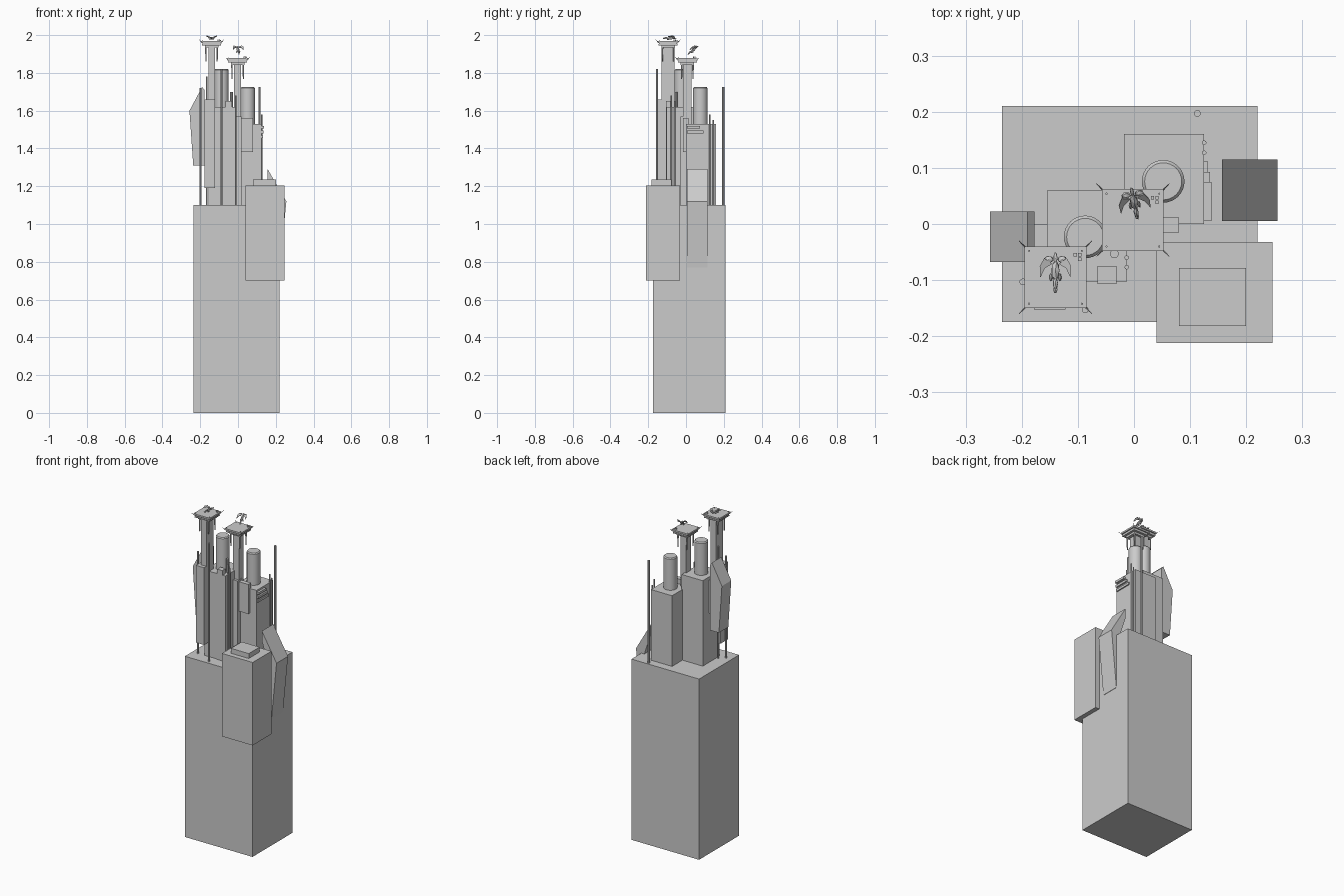
import bpy, bmesh, math
from mathutils import Matrix, Vector

cube = bpy.data.objects.get("Cube")
if cube:
    bpy.data.objects.remove(cube, do_unlink=True)

stone = bpy.data.materials.new("plain_grey")
stone.use_nodes = True
GREY = (0.6, 0.6, 0.6, 1)
stone.diffuse_color = GREY
stone.node_tree.nodes["Principled BSDF"].inputs["Base Color"].default_value = GREY


def finish(name, bm, smooth=False):
    bmesh.ops.recalc_face_normals(bm, faces=bm.faces)
    mesh = bpy.data.meshes.new(name)
    bm.to_mesh(mesh)
    bm.free()
    mesh.materials.append(stone)
    ob = bpy.data.objects.new(name, mesh)
    bpy.context.collection.objects.link(ob)
    if smooth:
        bpy.ops.object.select_all(action='DESELECT')
        ob.select_set(True)
        bpy.context.view_layer.objects.active = ob
        bpy.ops.object.shade_smooth_by_angle(angle=math.radians(35))
    return ob


def box(name, x, y, z):
    bm = bmesh.new()
    size = [b - a for a, b in (x, y, z)]
    mid = [(a + b) / 2 for a, b in (x, y, z)]
    bmesh.ops.create_cube(bm, size=1, matrix=Matrix.Translation(mid) @ Matrix.Diagonal((*size, 1)))
    return finish(name, bm)


def rod(name, a, b, r1, r2=None, sides=10):
    a, b = Vector(a), Vector(b)
    bm = bmesh.new()
    turn = (b - a).to_track_quat('Z', 'Y').to_matrix().to_4x4()
    bmesh.ops.create_cone(bm, cap_ends=True, segments=sides, radius1=r1,
                          radius2=r1 if r2 is None else r2, depth=(b - a).length,
                          matrix=Matrix.Translation((a + b) / 2) @ turn)
    return finish(name, bm, sides > 6)


def prism(name, profile, y0, y1):
    """Extrude an x/z outline along y."""
    bm = bmesh.new()
    face = bm.faces.new([bm.verts.new((x, y0, z)) for x, z in profile])
    ext = bmesh.ops.extrude_face_region(bm, geom=[face])
    verts = [v for v in ext["geom"] if isinstance(v, bmesh.types.BMVert)]
    bmesh.ops.translate(bm, verts=verts, vec=(0, y1 - y0, 0))
    return finish(name, bm)


def tank(name, x, y, z0, z1, r):
    rod(name, (x, y, z0), (x, y, z1 - 0.006), r, sides=32)
    rod(name + "_cap", (x, y, z1 - 0.006), (x, y, z1), r, r - 0.005, sides=32)


# Main blocks
box("main_block", (-0.235, 0.22), (-0.175, 0.21), (0, 1.1))
box("side_block", (0.04, 0.247), (-0.212, -0.032), (0.7, 1.205))
box("side_block_hatch", (0.08, 0.2), (-0.182, -0.078), (1.205, 1.235))
box("left_tower", (-0.155, -0.013), (-0.103, 0.06), (1.1, 1.62))
box("right_tower", (-0.018, 0.125), (0, 0.16), (1.1, 1.53))
tank("left_tank", -0.087, -0.023, 1.62, 1.82, 0.038)
tank("right_tank", 0.052, 0.076, 1.53, 1.725, 0.038)

# Angled side fins
prism("lower_fin", [(0.157, 1.29), (0.256, 1.12), (0.222, 0.77), (0.2, 0.77), (0.2, 1.1), (0.157, 1.23)],
      0.005, 0.115)
prism("upper_fin", [(-0.19, 1.725), (-0.257, 1.6), (-0.237, 1.31), (-0.177, 1.31), (-0.177, 1.71)],
      -0.068, 0.022)
box("fin_mount", (-0.18, -0.15), (-0.045, 0), (1.4, 1.6))

# Attached boxes and vents
box("front_duct", (-0.065, -0.031), (-0.107, -0.075), (1.1, 1.65))
box("hanging_box", (0.015, 0.08), (-0.015, 0.012), (1.38, 1.56))
for i in range(3):
    z = 1.505 - i * 0.025
    box("vent_slat", (0.12, 0.138 - i * 0.003), (0.005, 0.075 + i * 0.018), (z, z + 0.014))

# Columns under the decks
box("left_column_base", (-0.178, -0.122), (-0.152, -0.08), (1.19, 1.66))
box("left_column", (-0.157, -0.122), (-0.13, -0.062), (1.5, 1.945))
box("right_column_base", (-0.012, 0.018), (-0.03, 0.02), (1.1, 1.57))
box("right_column", (-0.022, 0.016), (-0.015, 0.03), (1.5, 1.86))

# Upright pipes
pipes = [(0.113, 0.197, 1.725, 0.006), (-0.198, -0.103, 1.72, 0.006), (-0.087, -0.153, 1.82, 0.006),
         (-0.013, -0.06, 1.65, 0.004), (-0.013, -0.077, 1.68, 0.004), (-0.035, -0.053, 1.7, 0.008),
         (0.125, 0.127, 1.58, 0.004), (0.125, 0.145, 1.55, 0.004), (-0.165, -0.075, 1.78, 0.005)]
for x, y, top, r in pipes:
    rod("pipe", (x, y, 1.1), (x, y, top), r)


# Decks with stepped underside, hanging rods and corner spikes
def deck(name, cx, cy, top):
    for half, lo, hi in ((0.055, 0.01, 0), (0.048, 0.018, 0.01), (0.05, 0.024, 0.018), (0.036, 0.036, 0.024)):
        box(name + "_tier", (cx - half, cx + half), (cy - half, cy + half), (top - lo, top - hi))
    for sx in (-1, 1):
        for sy in (-1, 1):
            x, y = cx + sx * 0.03, cy + sy * 0.03
            rod(name + "_hanging_rod", (x, y, top - 0.11), (x, y, top - 0.02), 0.003, 0.005, 6)
            rod(name + "_corner_spike", (cx + sx * 0.05, cy + sy * 0.05, top - 0.012),
                (cx + sx * 0.065, cy + sy * 0.065, top + 0.006), 0.002, 0.0005, 5)
            rod(name + "_stud", (cx + sx * 0.047, cy + sy * 0.047, top),
                (cx + sx * 0.047, cy + sy * 0.047, top + 0.004), 0.002, sides=6)
    for dx, dy in ((0.035, 0.04), (0.043, 0.032), (0.043, 0.04)):
        box(name + "_crate", (cx + dx - 0.003, cx + dx + 0.003), (cy + dy - 0.003, cy + dy + 0.003),
            (top, top + 0.008))


deck("left_deck", -0.14, -0.095, 1.97)
deck("right_deck", -0.002, 0.007, 1.878)


# Winged creature, built facing -y and then placed
def creature(name, place):
    bm = bmesh.new()

    def ball(at, scale):
        bmesh.ops.create_icosphere(bm, subdivisions=1, radius=1,
                                   matrix=Matrix.Translation(at) @ Matrix.Diagonal((*scale, 1)))
    ball((0, 0, 0), (0.008, 0.02, 0.007))
    ball((0, -0.023, 0.002), (0.005, 0.012, 0.005))
    ball((0, -0.034, 0), (0.004, 0.007, 0.004))
    ball((0, 0.022, 0), (0.004, 0.012, 0.003))
    for s in (-1, 1):
        ball((s * 0.012, 0.02, 0.004), (0.009, 0.007, 0.005))
        ball((s * 0.008, -0.012, -0.005), (0.003, 0.008, 0.004))
        # swept wing blade
        outline = [(0.006, 0.012, 0.004), (0.02, 0.022, 0.01), (0.028, 0.008, 0.012),
                   (0.027, -0.013, 0.008), (0.019, 0.004, 0.008)]
        low = [bm.verts.new((s * x, y, z)) for x, y, z in outline]
        high = [bm.verts.new((s * x, y, z + 0.003)) for x, y, z in outline]
        bm.faces.new(low)
        bm.faces.new(high)
        for i in range(len(low)):
            j = (i + 1) % len(low)
            bm.faces.new((low[i], low[j], high[j], high[i]))
    bm.transform(place)
    finish(name, bm)


creature("perched_creature", Matrix.Translation((-0.14, -0.083, 1.983)))
creature("diving_creature", Matrix.Translation((0, 0.04, 1.922)) @ Matrix.Rotation(0.2, 4, 'Z')
         @ Matrix.Rotation(math.radians(38), 4, 'X'))
